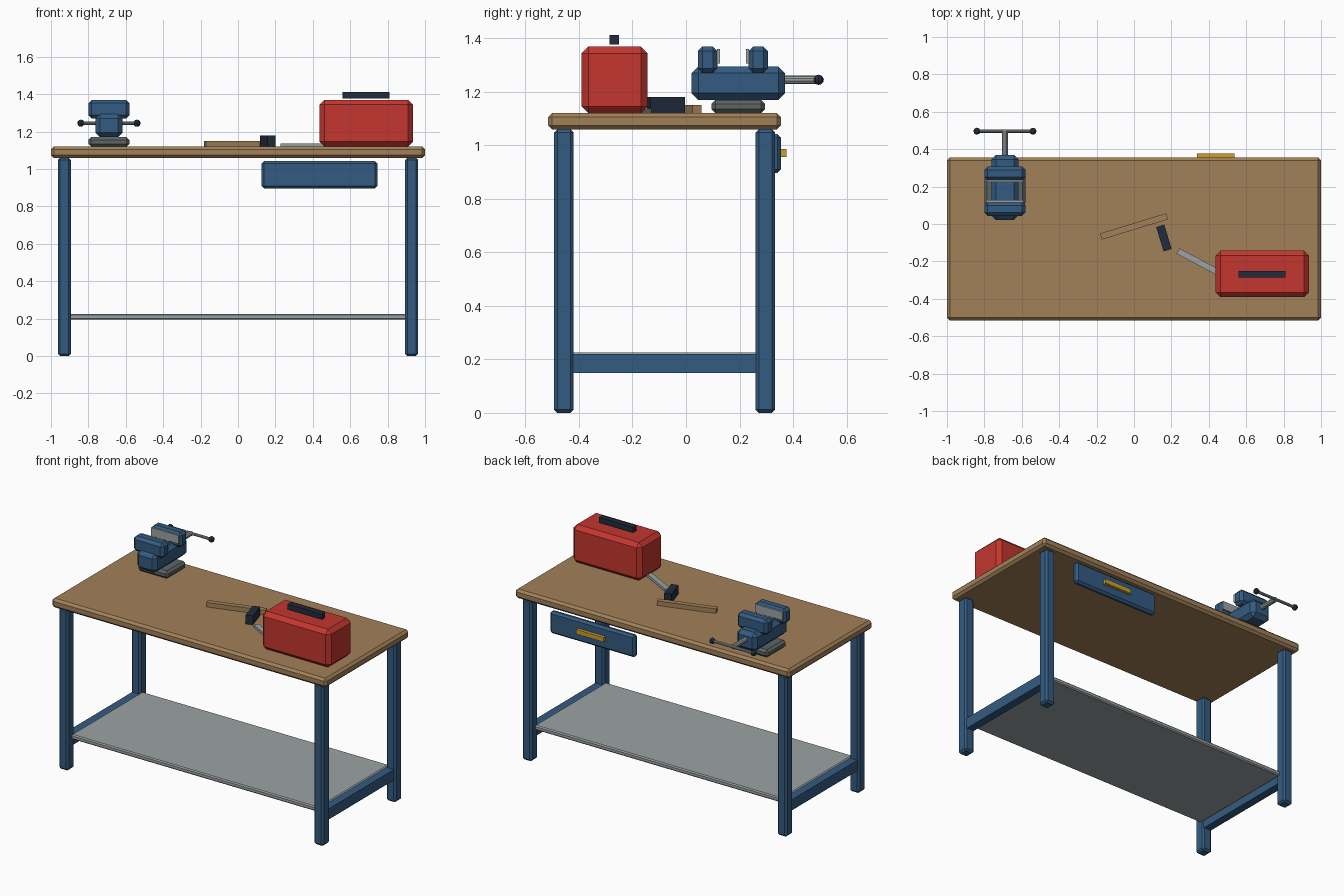
import bpy, bmesh
from math import radians
from mathutils import Matrix, Vector

cube = bpy.data.objects.get("Cube")
if cube:
    bpy.data.objects.remove(cube, do_unlink=True)


def material(name, r, g, b):
    m = bpy.data.materials.new(name)
    m.use_nodes = True
    m.diffuse_color = (r, g, b, 1)
    m.node_tree.nodes["Principled BSDF"].inputs["Base Color"].default_value = (r, g, b, 1)
    return m


wood = material("wood", 0.36, 0.22, 0.10)
blue = material("blue paint", 0.034, 0.105, 0.22)
steel = material("steel", 0.33, 0.36, 0.37)
iron = material("dark grey iron", 0.11, 0.13, 0.13)
red = material("red paint", 0.55, 0.037, 0.028)
black = material("blue black", 0.014, 0.026, 0.045)
brass = material("brass yellow", 0.60, 0.35, 0.03)


def finish(name, bm, mat):
    mesh = bpy.data.meshes.new(name)
    bm.to_mesh(mesh)
    bm.free()
    mesh.materials.append(mat)
    obj = bpy.data.objects.new(name, mesh)
    bpy.context.collection.objects.link(obj)
    return obj


def box(name, mat, x, y, z, bevel=0.0, turn=0.0):
    """Chamfered box from (min, max) ranges, optionally turned about z."""
    size = [r[1] - r[0] for r in (x, y, z)]
    centre = Vector([(r[0] + r[1]) / 2 for r in (x, y, z)])
    bm = bmesh.new()
    bmesh.ops.create_cube(bm, size=1, matrix=Matrix.Diagonal((*size, 1)))
    if bevel:
        bmesh.ops.bevel(bm, geom=bm.edges[:], offset=bevel, segments=1,
                        profile=0.5, affect='EDGES')
    bm.transform(Matrix.Rotation(radians(turn), 4, 'Z'))
    obj = finish(name, bm, mat)
    obj.location = centre
    return obj


def flat_bar(name, mat, centre, length, width, z, turn):
    cx, cy = centre
    return box(name, mat, (cx - length / 2, cx + length / 2),
               (cy - width / 2, cy + width / 2), z, turn=turn)


def rod(name, mat, start, end, radius):
    start, end = Vector(start), Vector(end)
    bm = bmesh.new()
    bmesh.ops.create_cone(bm, cap_ends=True, segments=10, radius1=radius,
                          radius2=radius, depth=(end - start).length)
    bm.transform((end - start).to_track_quat('Z', 'Y').to_matrix().to_4x4())
    obj = finish(name, bm, mat)
    obj.location = (start + end) / 2
    return obj


# Bench frame
TOP = 1.12
box("bench_top", wood, (-1, 1), (-0.515, 0.355), (1.06, TOP), 0.015)
for side, sx in (("left", 1), ("right", -1)):
    outer = sorted((sx * 0.893, sx * 0.963))
    box(f"front_{side}_leg", blue, outer, (-0.493, -0.42), (0, 1.06), 0.012)
    box(f"back_{side}_leg", blue, outer, (0.26, 0.333), (0, 1.06), 0.012)
    box(f"{side}_rail", blue, sorted((sx * 0.9, sx * 0.953)), (-0.43, 0.27), (0.15, 0.22))
box("lower_shelf", steel, (-0.9, 0.9), (-0.45, 0.29), (0.195, 0.226), 0.007)

# Drawer front
box("drawer_front", blue, (0.126, 0.746), (0.315, 0.355), (0.897, 1.042), 0.013)
box("drawer_handle", brass, (0.337, 0.537), (0.35, 0.376), (0.956, 0.986))

# Toolbox
box("toolbox", red, (0.436, 0.936), (-0.391, -0.143), (TOP, 1.37), 0.026)
box("toolbox_handle", black, (0.56, 0.81), (-0.285, -0.25), (1.377, 1.412))

# Hammer and loose steel bar
flat_bar("hammer_handle", wood, (0, -0.013), 0.37, 0.034, (TOP, 1.15), 17)
flat_bar("hammer_head", black, (0.16, -0.075), 0.045, 0.136, (TOP, 1.18), 17)
flat_bar("steel_bar", steel, (0.385, -0.224), 0.34, 0.033, (TOP, 1.137), -28)

# Vise
VX, VZ = -0.69, 1.245
wide = (VX - 0.11, VX + 0.11)
plate = (VX - 0.1, VX + 0.1)
box("vise_base", iron, wide, (0.095, 0.295), (TOP, 1.17), 0.015)
box("vise_body", blue, (VX - 0.073, VX + 0.073), (0.021, 0.37), (1.17, 1.295), 0.025)
box("front_jaw", blue, wide, (0.044, 0.118), (1.27, 1.37), 0.018)
box("back_jaw", blue, wide, (0.233, 0.307), (1.27, 1.37), 0.018)
box("front_jaw_plate", steel, plate, (0.115, 0.127), (1.305, 1.36))
box("back_jaw_plate", steel, plate, (0.224, 0.236), (1.305, 1.36))

# Vise screw with sliding handle
HY = 0.496
rod("vise_screw", steel, (VX, 0.3, VZ), (VX, HY, VZ), 0.016)
rod("vise_handle", steel, (VX - 0.15, HY, VZ), (VX + 0.15, HY, VZ), 0.009)
for side, sx in (("left", 1), ("right", -1)):
    bm = bmesh.new()
    bmesh.ops.create_uvsphere(bm, u_segments=8, v_segments=6, radius=0.019)
    knob = finish(f"{side}_handle_knob", bm, black)
    knob.location = (VX + sx * 0.15, HY, VZ)
